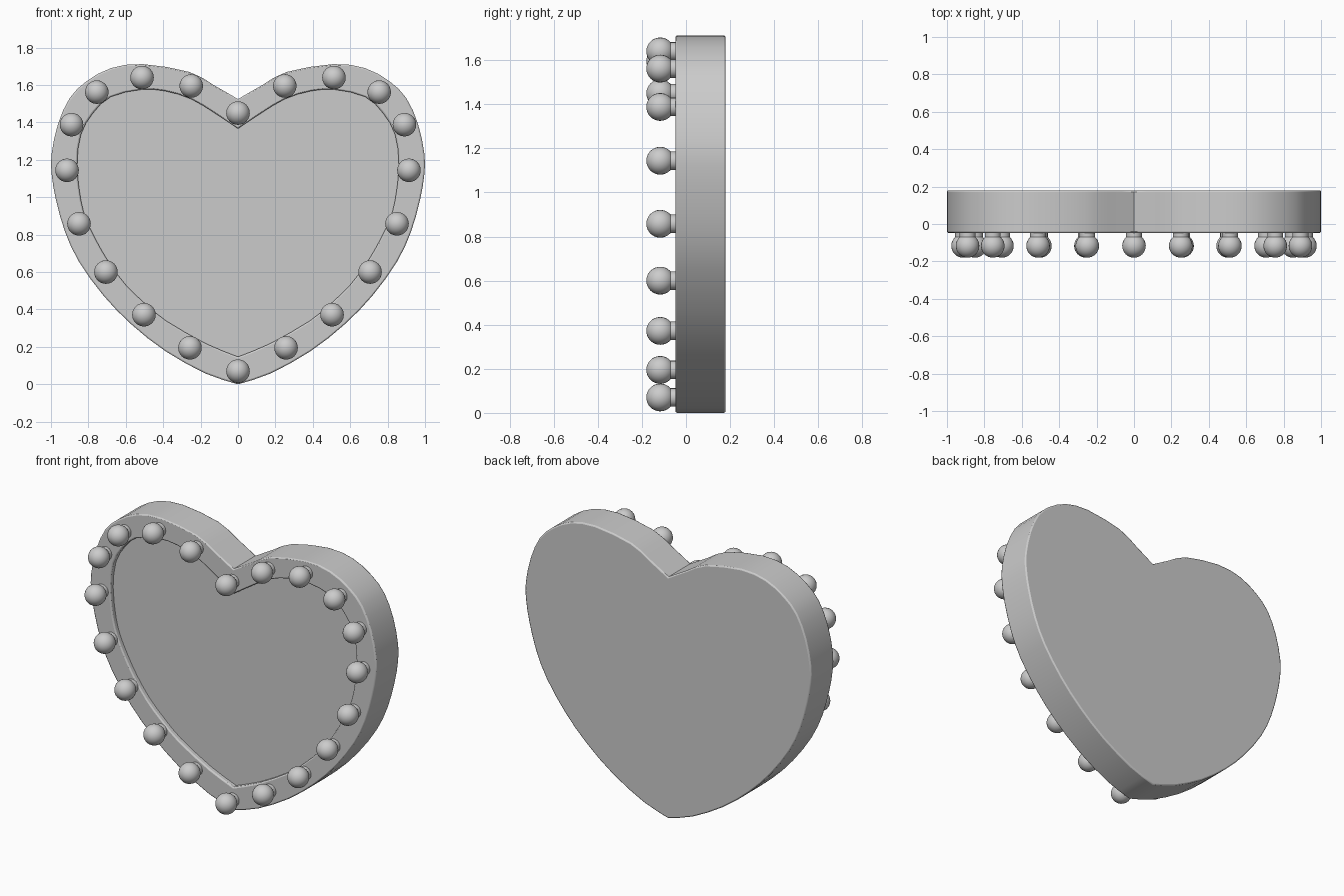
import bpy
import bmesh
import math
from mathutils import Vector, Matrix

cube = bpy.data.objects.get("Cube")
if cube:
    bpy.data.objects.remove(cube, do_unlink=True)

mat = bpy.data.materials.new("plain grey")
mat.use_nodes = True
GREY = (0.6, 0.6, 0.6, 1)
mat.diffuse_color = GREY
mat.node_tree.nodes["Principled BSDF"].inputs["Base Color"].default_value = GREY

FRONT, BACK, PANEL = -0.048, 0.18, -0.018
BULB_Y, BULB_R = -0.117, 0.063

# Half outlines (x, z) from the top notch round to the bottom tip
OUTER = [(0, 1.525), (.13, 1.60), (.26, 1.67), (.51, 1.712), (.68, 1.69), (.81, 1.62),
         (.9, 1.53), (.963, 1.39), (.997, 1.23), (.996, 1.12), (.973, .985), (.925, .815),
         (.85, .655), (.72, .475), (.57, .32), (.385, .175), (.17, .056), (0, 0)]
INNER = [(0, 1.367), (.12, 1.447), (.25, 1.525), (.39, 1.568), (.52, 1.575), (.68, 1.537),
         (.775, 1.45), (.84, 1.335), (.86, 1.17), (.84, .985), (.81, .88), (.76, .773),
         (.69, .652), (.6, .532), (.5, .435), (.385, .34), (.17, .217), (0, .147)]
BULBS = [(.25, 1.595), (.513, 1.64), (.755, 1.562), (.89, 1.388), (.914, 1.144),
         (.85, .858), (.706, .60), (.503, .372), (.257, .195)]


def heart(half):
    """Smooth a half outline with one extra point per span and mirror it."""
    pts = [Vector(p) for p in half]
    ext = [2 * pts[0] - pts[1]] + pts + [2 * pts[-1] - pts[-2]]
    out = []
    for a, b, c, d in zip(ext, ext[1:], ext[2:], ext[3:]):
        out += [b, (9 * (b + c) - a - d) / 16]
    out.append(pts[-1])
    return out + [Vector((-p.x, p.y)) for p in out[-2:0:-1]]


def finish(name, bm, angle=40):
    bmesh.ops.recalc_face_normals(bm, faces=bm.faces)
    me = bpy.data.meshes.new(name)
    bm.to_mesh(me)
    bm.free()
    me.materials.append(mat)
    ob = bpy.data.objects.new(name, me)
    bpy.context.collection.objects.link(ob)
    bpy.ops.object.select_all(action='DESELECT')
    bpy.context.view_layer.objects.active = ob
    ob.select_set(True)
    bpy.ops.object.shade_smooth_by_angle(angle=math.radians(angle))
    return ob


def ring(bm, outline, y):
    return [bm.verts.new((p.x, y, p.y)) for p in outline]


def bridge(bm, a, b):
    n = len(a)
    for i in range(n):
        j = (i + 1) % n
        bm.faces.new((a[i], a[j], b[j], b[i]))


outer, inner = heart(OUTER), heart(INNER)

# Heart body: back plate, outer wall, front rim and recess
bm = bmesh.new()
rings = [ring(bm, outer, BACK), ring(bm, outer, FRONT),
         ring(bm, inner, FRONT), ring(bm, inner, PANEL + 0.03)]
for a, b in zip(rings, rings[1:]):
    bridge(bm, a, b)
bm.faces.new(rings[0])
bm.faces.new(rings[-1])
body = finish("heart_body", bm)
# Only the rim edges that meet at a right angle are softened
weights = body.data.attributes.new("bevel_weight_edge", 'FLOAT', 'EDGE')
verts = body.data.vertices
for e in body.data.edges:
    ya, yb = (verts[i].co.y for i in e.vertices)
    if abs(ya - yb) < 1e-4 and abs(ya - PANEL - 0.03) > 1e-3:
        on_rim = all(v >= 0 for v in e.vertices)
        weights.data[e.index].value = 1.0 if on_rim else 0.0
# Cross edges of the rim face join the two outlines and stay sharp
n = len(outer)
for e in body.data.edges:
    if e.vertices[0] // n != e.vertices[1] // n:
        weights.data[e.index].value = 0.0
bev = body.modifiers.new("soft_edges", 'BEVEL')
bev.limit_method = 'WEIGHT'
bev.width = 0.008
bev.segments = 2

# Recessed face panel
bm = bmesh.new()
front, back = ring(bm, inner, PANEL), ring(bm, inner, PANEL + 0.02)
bridge(bm, front, back)
bm.faces.new(front)
bm.faces.new(back)
finish("face_panel", bm)

# Marquee bulbs on short sockets
spots = [(0, 1.45), (0, .07)] + BULBS + [(-x, z) for x, z in BULBS]
turn = Matrix.Rotation(math.radians(90), 4, 'X')
for name in ("bulb", "socket"):
    for i, (x, z) in enumerate(spots):
        bm = bmesh.new()
        if name == "bulb":
            place = Matrix.Translation((x, BULB_Y, z)) @ turn
            bmesh.ops.create_uvsphere(bm, u_segments=24, v_segments=16,
                                      radius=BULB_R, matrix=place)
        else:
            place = Matrix.Translation((x, -0.06, z)) @ turn
            bmesh.ops.create_cone(bm, cap_ends=True, segments=20, radius1=0.042,
                                  radius2=0.042, depth=0.05, matrix=place)
        finish(f"{name}_{i + 1}", bm)
